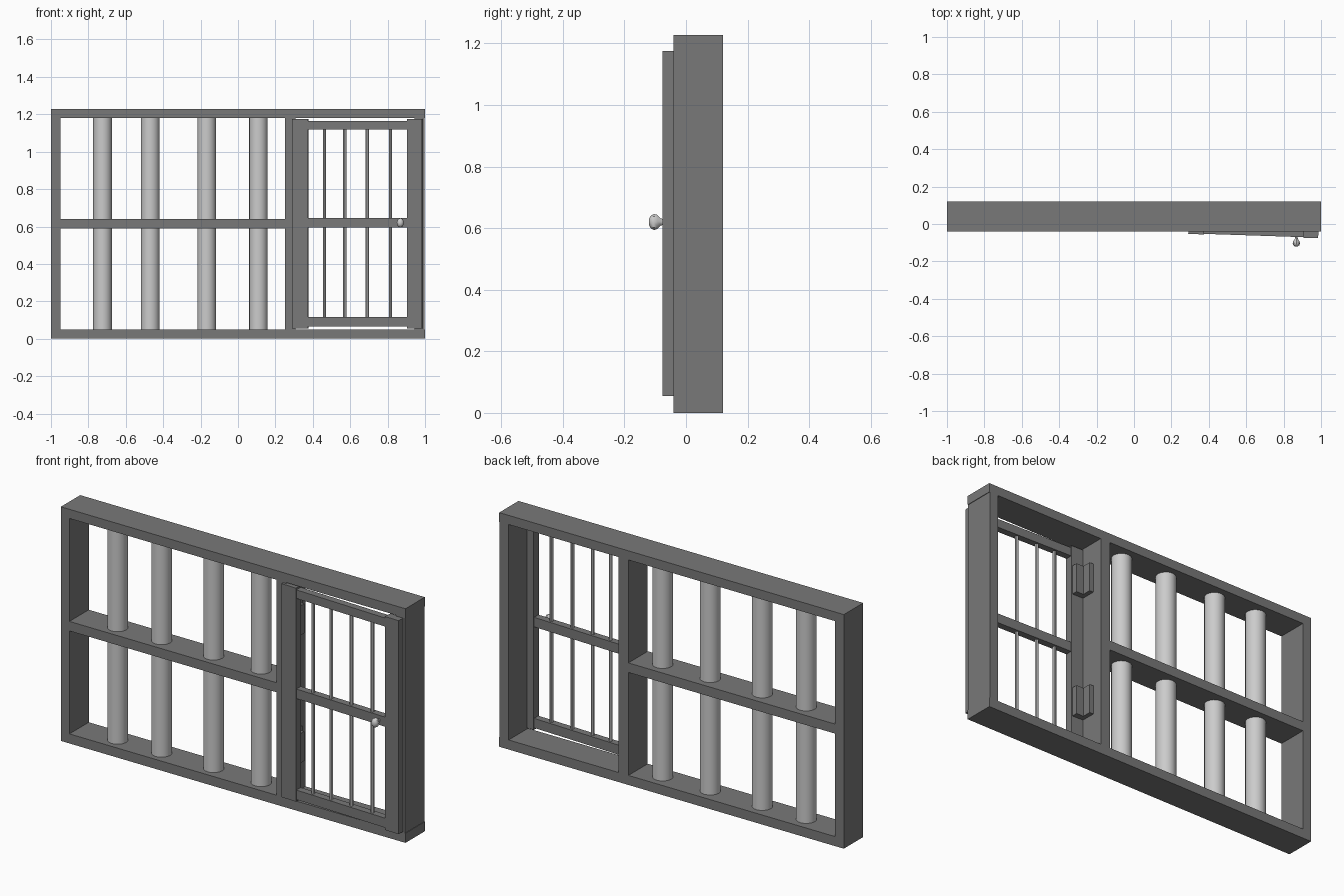
import bpy, bmesh
from math import radians, cos, sin, pi
from mathutils import Matrix

if "Cube" in bpy.data.objects:
    bpy.data.objects.remove(bpy.data.objects["Cube"])

# door is slightly ajar, turned about its hinge edge
HINGE = (0.29, -0.053, 0)
SWING = Matrix.Translation(HINGE) @ Matrix.Rotation(radians(-1.9), 4, 'Z')


def material(name, value):
    m = bpy.data.materials.new(name)
    m.diffuse_color = (value, value, value, 1)
    m.use_nodes = True
    m.node_tree.nodes["Principled BSDF"].inputs["Base Color"].default_value = m.diffuse_color
    return m


DARK = material("dark_iron", 0.19)
STEEL = material("bar_steel", 0.6)


def finish(name, bm, mat, smooth=False, matrix=None):
    bmesh.ops.recalc_face_normals(bm, faces=bm.faces)
    me = bpy.data.meshes.new(name)
    bm.to_mesh(me)
    bm.free()
    me.materials.append(mat)
    ob = bpy.data.objects.new(name, me)
    bpy.context.collection.objects.link(ob)
    if matrix:
        ob.matrix_world = matrix
    if smooth:
        bpy.ops.object.select_all(action='DESELECT')
        ob.select_set(True)
        bpy.context.view_layer.objects.active = ob
        bpy.ops.object.shade_smooth_by_angle(angle=radians(40))
    return ob


def box(name, x, y, z, matrix=None):
    bm = bmesh.new()
    size = [b - a for a, b in (x, y, z)]
    mid = [(a + b) / 2 for a, b in (x, y, z)]
    bmesh.ops.create_cube(bm, size=1, matrix=Matrix.Translation(mid) @ Matrix.Diagonal((*size, 1)))
    return finish(name, bm, DARK, matrix=matrix)


def bar(name, x, y, z, r, sides, matrix=None):
    bm = bmesh.new()
    bmesh.ops.create_cone(bm, cap_ends=True, segments=sides, radius1=r, radius2=r,
                          depth=z[1] - z[0],
                          matrix=Matrix.Translation((x, y, (z[0] + z[1]) / 2)))
    return finish(name, bm, STEEL, True, matrix)


# fixed frame
D = (-0.04, 0.12)
for name, z in (("bottom_rail", (0, 0.05)), ("top_rail", (1.18, 1.228))):
    box(name, (-1, 1), D, z)
for name, x in (("left_post", (-1, -0.95)), ("middle_post", (0.25, 0.307)), ("right_post", (0.945, 0.997))):
    box(name, x, D, (0.05, 1.18))
box("middle_rail", (-0.95, 0.25), D, (0.59, 0.64))

# thick bars
for x in (-0.724, -0.469, -0.167, 0.109):
    bar("thick_bar", x, 0.037, (0.05, 1.18), 0.05, 16)

# door stiles and rails (local x starts at the hinge edge, y = 0 is the front)
for name, x in (("door_hinge_stile", (0, 0.085)), ("door_latch_stile", (0.615, 0.695))):
    box(name, x, (0, 0.042), (0.055, 1.175), SWING)
for name, z in (("door_bottom_rail", (0.065, 0.115)), ("door_middle_rail", (0.595, 0.645)),
                ("door_top_rail", (1.12, 1.165))):
    box(name, (0.085, 0.615), (0.003, 0.039), z, SWING)

# thin door bars
for x in (0.172, 0.28, 0.40, 0.525):
    bar("thin_bar", x, 0.021, (0.10, 1.13), 0.009, 8, SWING)

# door knob, turned from a profile of (distance out, radius)
bm = bmesh.new()
rings = []
for d, r in ((0, 0.008), (0.012, 0.012), (0.023, 0.023), (0.034, 0.026), (0.044, 0.021), (0.05, 0.010)):
    rings.append([bm.verts.new((0.75 * r * cos(a * pi / 4), -d, r * sin(a * pi / 4))) for a in range(8)])
for a, b in zip(rings, rings[1:]):
    for i in range(8):
        j = (i + 1) % 8
        bm.faces.new((a[i], a[j], b[j], b[i]))
bm.faces.new(rings[0])
bm.faces.new(rings[-1])
finish("door_knob", bm, STEEL, True, Matrix.Translation((0.868, -0.07, 0.62)))

# L-shaped hinges behind the hinge stile
profile = ((0.30, -0.015), (0.372, -0.015), (0.372, 0.018), (0.33, 0.018), (0.33, 0.065), (0.30, 0.065))
for z in (0.24, 0.91):
    bm = bmesh.new()
    face = bm.faces.new([bm.verts.new((x, y, z)) for x, y in profile])
    ext = bmesh.ops.extrude_face_region(bm, geom=[face])
    bmesh.ops.translate(bm, vec=(0, 0, 0.155),
                        verts=[v for v in ext["geom"] if isinstance(v, bmesh.types.BMVert)])
    finish("hinge", bm, DARK)
